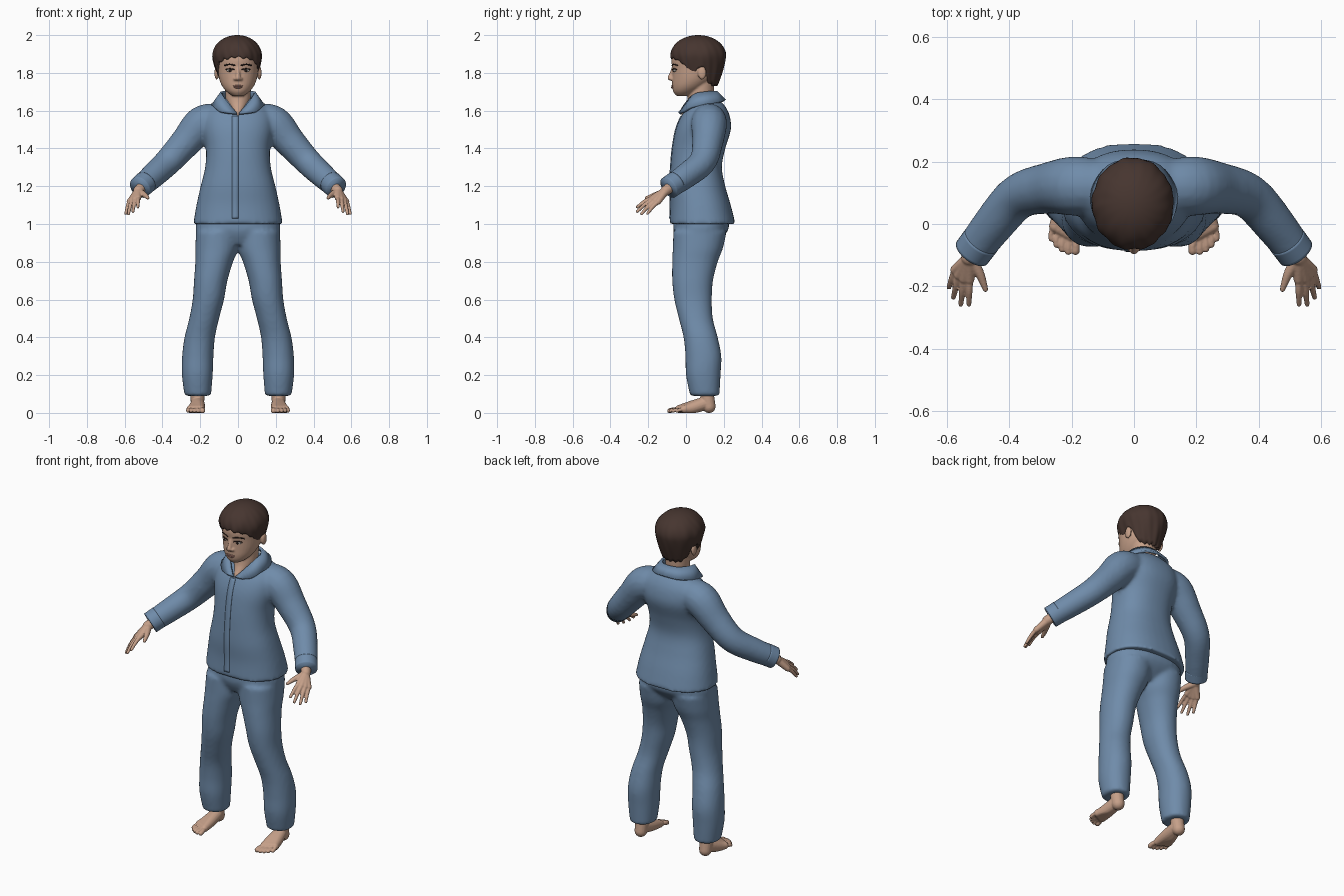
import bpy, bmesh, math
from mathutils import Vector, Matrix

if "Cube" in bpy.data.objects:
    bpy.data.objects.remove(bpy.data.objects["Cube"])


def material(name, rgb):
    m = bpy.data.materials.new(name)
    m.use_nodes = True
    col = (*rgb, 1)
    m.diffuse_color = col
    bsdf = m.node_tree.nodes["Principled BSDF"]
    bsdf.inputs["Base Color"].default_value = col
    bsdf.inputs["Roughness"].default_value = 0.8
    return m


CLOTH = material("blue cotton", (0.16, 0.26, 0.40))
SKIN = material("skin", (0.56, 0.35, 0.25))
HAIR = material("brown hair", (0.062, 0.036, 0.029))
DARK = material("dark brown", (0.02, 0.012, 0.01))
LIPS = material("lips", (0.42, 0.21, 0.17))
WHITE = material("eye white", (0.6, 0.56, 0.52))


def finish(name, bm, mat, voxel=0, smooth=0):
    """Turn a bmesh into an object; voxel fuses the overlapping pieces."""
    bmesh.ops.recalc_face_normals(bm, faces=bm.faces)
    for f in bm.faces:
        f.smooth = True
    me = bpy.data.meshes.new(name)
    bm.to_mesh(me)
    bm.free()
    me.materials.append(mat)
    ob = bpy.data.objects.new(name, me)
    bpy.context.collection.objects.link(ob)
    if voxel:
        r = ob.modifiers.new("fuse", 'REMESH')
        r.mode, r.voxel_size, r.use_smooth_shade = 'VOXEL', voxel, True
        s = ob.modifiers.new("soften", 'SMOOTH')
        s.factor, s.iterations = 0.5, smooth
    return ob


def spline(rows, k=5):
    """Catmull-Rom interpolation through rows of numbers."""
    out = []
    for i in range(len(rows) - 1):
        a, b, c, d = (rows[min(max(i + j, 0), len(rows) - 1)] for j in (-1, 0, 1, 2))
        for t in (n / k for n in range(k)):
            out.append([0.5 * (2 * q + (r - p) * t + (2 * p - 5 * q + 4 * r - s) * t * t
                               + (3 * q - p - 3 * r + s) * t ** 3) for p, q, r, s in zip(a, b, c, d)])
    return out + [list(rows[-1])]


def skin_rings(bm, rings, cap=True):
    rings = [[bm.verts.new(p) for p in ring] for ring in rings]
    n = len(rings[0])
    for a, b in zip(rings, rings[1:]):
        for i in range(n):
            bm.faces.new((a[i], a[(i + 1) % n], b[(i + 1) % n], b[i]))
    if cap:
        bm.faces.new(rings[0])
        bm.faces.new(rings[-1])


def loft(bm, rows, power=2.0, n=36):
    """Level rings from rows of z, x low, x high, y front, y back."""
    def sup(v):
        return math.copysign(abs(v) ** (2 / power), v)
    rings = []
    for z, x0, x1, y0, y1 in spline(rows):
        ring = []
        for i in range(n):
            a = math.tau * i / n
            ring.append(((x0 + x1) / 2 + (x1 - x0) / 2 * sup(math.cos(a)),
                         (y0 + y1) / 2 + (y1 - y0) / 2 * sup(math.sin(a)), z))
        rings.append(ring)
    skin_rings(bm, rings)


def ball(bm, c, size):
    m = Matrix.Translation(c) @ Matrix.Diagonal((*size, 1))
    bmesh.ops.create_uvsphere(bm, u_segments=16, v_segments=10, radius=1, matrix=m)


def limb(bm, path, s=1, rounded=True, n=16):
    """Round tube along x, y, z, radius; s = -1 mirrors it."""
    pts = spline([(p[0] * s, *p[1:]) for p in path])
    cs = [Vector(p[:3]) for p in pts]
    rings = []
    for i, (c, p) in enumerate(zip(cs, pts)):
        t = cs[min(i + 1, len(cs) - 1)] - cs[max(i - 1, 0)]
        q = t.to_track_quat('Z', 'Y')
        rings.append([c + q @ Vector((math.cos(a), math.sin(a), 0)) * p[3]
                      for a in (math.tau * j / n for j in range(n))])
    skin_rings(bm, rings)
    if rounded:
        for c, p in ((cs[0], pts[0]), (cs[-1], pts[-1])):
            ball(bm, c, [p[3]] * 3)


# Shirt: torso and sleeves fused
bm = bmesh.new()
torso = [(1.0, .237, -.088, .262), (1.1, .22, -.083, .237), (1.2, .198, -.087, .208),
         (1.3, .174, -.082, .19), (1.4, .17, -.073, .208), (1.5, .188, -.055, .238),
         (1.57, .185, -.026, .232), (1.62, .15, .01, .21), (1.665, .08, .04, .17)]
loft(bm, [(z, -x, x, f, b) for z, x, f, b in torso], 2.3)
for s in (1, -1):
    limb(bm, [(.1, .12, 1.555, .085), (.19, .122, 1.53, .096), (.275, .115, 1.435, .083),
              (.37, .088, 1.33, .073), (.45, 0, 1.255, .067), (.517, -.088, 1.195, .06)], s, False)
shirt = finish("pyjama_shirt", bm, CLOTH, .011, 6)

# Sleeve cuffs
for s, side in ((1, "left"), (-1, "right")):
    bm = bmesh.new()
    limb(bm, [(.49, -.052, 1.22, .062), (.52, -.092, 1.192, .061)], s, False, 28)
    finish(side + "_cuff", bm, CLOTH)

# Front placket laid on the shirt
bm = bmesh.new()
bmesh.ops.create_grid(bm, x_segments=2, y_segments=50, size=.5)
for v in bm.verts:
    v.co = (v.co.x * .034 - .014, -.3, 1.3 + v.co.y * .54)
placket = finish("front_placket", bm, CLOTH)
w = placket.modifiers.new("lay", 'SHRINKWRAP')
w.target, w.wrap_method, w.use_project_y = shirt, 'PROJECT', True
placket.modifiers.new("thick", 'SOLIDIFY').thickness = .007
placket.modifiers["thick"].offset = 0

# Folded collar, upper and lower edges from the back round to the front point
upper = [(0, .16, 1.70), (.05, .147, 1.70), (.084, .1, 1.697), (.083, .045, 1.685),
         (.05, 0, 1.638), (.005, -.033, 1.583)]
lower = [(0, .206, 1.655), (.08, .186, 1.648), (.132, .11, 1.632), (.125, .03, 1.617),
         (.095, -.012, 1.594), (.05, -.036, 1.588)]
bm = bmesh.new()
rows = []
for edge in (upper, lower):
    pts = spline(edge, 4)
    rows.append([bm.verts.new((-x, y, z)) for x, y, z in pts[:0:-1]] + [bm.verts.new(p) for p in pts])
for i in range(len(rows[0]) - 1):
    bm.faces.new((rows[0][i], rows[0][i + 1], rows[1][i + 1], rows[1][i]))
collar = finish("collar", bm, CLOTH)
collar.modifiers.new("thick", 'SOLIDIFY').thickness = .014
collar.modifiers["thick"].offset = 0

# Trousers: hips and legs fused
bm = bmesh.new()
loft(bm, [(.89, -.13, .13, -.035, .15), (.95, -.214, .214, -.064, .212),
          (1.0, -.222, .222, -.067, .228), (1.07, -.205, .205, -.055, .2)], 2.3)
leg = [(.09, .143, .283, .022, .177), (.2, .134, .297, .0, .183), (.3, .13, .296, -.003, .187),
       (.4, .122, .283, -.013, .168), (.5, .1, .258, -.038, .142), (.6, .074, .24, -.062, .137),
       (.7, .056, .233, -.073, .143), (.8, .026, .226, -.073, .168), (.87, -.002, .226, -.07, .195),
       (.96, -.01, .222, -.067, .215)]
for s in (1, -1):
    loft(bm, [(z, *sorted((s * a, s * b)), f, k) for z, a, b, f, k in leg], 2.15)
finish("pyjama_trousers", bm, CLOTH, .011, 5)

for s, side in ((1, "left"), (-1, "right")):
    # Foot: ankle, instep bones and toes, flattened on the ground
    bm = bmesh.new()
    limb(bm, [(.212, .105, .16, .036), (.214, .112, .09, .037), (.215, .122, .034, .035)], s)
    toes = [(.188, -.086, .014), (.211, -.089, .011), (.231, -.081, .0105),
            (.249, -.067, .010), (.265, -.047, .010)]
    for i, (x, y, r) in enumerate(toes):
        ball_x, ball_y = .199 + .013 * i, -.035 + .007 * i
        limb(bm, [(.213, .1, .05, .036), (.205 + .007 * i, .03, .034 - .002 * i, .031),
                  (ball_x, ball_y, .02, .022)], s)
        limb(bm, [(ball_x, ball_y, .018, r), (x, y + .02, .017, r * .9), (x, y, .011, r)], s)
    for v in bm.verts:
        v.co.z = max(v.co.z, 0)
    finish(side + "_foot", bm, SKIN, .004, 2)

    # Hand: wrist, palm bones, fingers and thumb
    bm = bmesh.new()
    limb(bm, [(.49, -.055, 1.215, .03), (.528, -.108, 1.176, .027)], s)
    fingers = [((.528, -.178, 1.138), (.530, -.258, 1.090)), ((.546, -.176, 1.13), (.556, -.258, 1.066)),
               ((.562, -.164, 1.123), (.580, -.236, 1.053)), ((.574, -.147, 1.118), (.594, -.203, 1.056))]
    for knuckle, tip in fingers:
        limb(bm, [(.528, -.11, 1.174, .022), (*knuckle, .016)], s)
        mid = [(a + b) / 2 for a, b in zip(knuckle, tip)]
        mid[2] += .006
        limb(bm, [(*knuckle, .012), (*mid, .0105), (*tip, .008)], s)
    limb(bm, [(.52, -.115, 1.168, .02), (.493, -.165, 1.153, .0145), (.477, -.21, 1.138, .009)], s)
    finish(side + "_hand", bm, SKIN, .004, 2)

# Head with neck, nose and ears
bm = bmesh.new()
skull = [(1.678, .03, -.05, .03), (1.70, .06, -.067, .065), (1.73, .084, -.073, .11),
         (1.77, .1, -.073, .15), (1.82, .108, -.073, .17), (1.88, .111, -.076, .18),
         (1.94, .1, -.05, .17), (1.98, .05, 0, .12)]
neck = [(1.56, .02, -.018, .12), (1.585, .03, -.026, .13), (1.62, .05, -.006, .14),
        (1.66, .065, .008, .145), (1.77, .07, .02, .15)]
for part in (skull, neck):
    loft(bm, [(z, -x, x, f, b) for z, x, f, b in part])
limb(bm, [(0, -.068, 1.825, .009), (0, -.077, 1.795, .011), (0, -.085, 1.773, .0135)])
for s in (1, -1):
    ball(bm, (s * .013, -.076, 1.768), (.011, .013, .009))
    ball(bm, (s * .113, .085, 1.8), (.012, .023, .036))
finish("head", bm, SKIN, .0055, 3)


def face_y(x):
    return .048 - .121 * math.sqrt(1 - (x / .108) ** 2)


# Eyes, lashes and brows
for s, side in ((1, "left"), (-1, "right")):
    bm = bmesh.new()
    ball(bm, (s * .042, face_y(.042) + .006, 1.813), (.019, .011, .008))
    finish(side + "_eye", bm, WHITE)
    bm = bmesh.new()
    ball(bm, (s * .042, face_y(.042) - .003, 1.813), (.0075, .004, .0075))
    finish(side + "_iris", bm, DARK)
    for name, x0, x1, z, rise, r in (("lash", .022, .063, 1.815, .007, .003),
                                     ("brow", .018, .071, 1.836, .009, .004)):
        bm = bmesh.new()
        arc = []
        for i in range(7):
            x = x0 + (x1 - x0) * i / 6
            arc.append((x, face_y(x) - .001, z + rise * math.sin(math.pi * (i + 1) / 8), r))
        limb(bm, arc, s, n=8)
        finish(side + "_" + name, bm, DARK)

# Lips
bm = bmesh.new()
ball(bm, (0, -.07, 1.731), (.027, .0085, .0045))
ball(bm, (0, -.07, 1.723), (.022, .009, .0055))
finish("lips", bm, LIPS)

# Hair cap: hairline height runs from fringe past the ear notch to the nape
hairline = [(0, 1.885), (35, 1.872), (58, 1.845), (70, 1.8), (80, 1.785), (88, 1.83),
            (108, 1.825), (118, 1.76), (140, 1.735), (180, 1.735)]


def line_z(deg):
    for (a, p), (b, q) in zip(hairline, hairline[1:]):
        if deg <= b:
            return p + (q - p) * (deg - a) / (b - a)
    return hairline[-1][1]


def hair_point(a, t, inset=1):
    deg = abs(math.degrees(a))
    low = line_z(deg) + .005 * math.sin(a * 19)
    z = low + (2 - low) * math.cos(t * math.pi / 2)
    d = z - 1.89
    k = math.sqrt(max(0, 1 - (d / .11) ** 2)) if d > 0 else 1 - .33 * (-d / .16) ** 1.3
    k *= inset * (1 + .016 * t * math.sin(a * 9 + t * 5) + .012 * t * math.sin(a * 17 - t * 9))
    return (.131 * k * math.sin(a) - .004, .065 - .148 * k * math.cos(a), z)


bm = bmesh.new()
angles = [math.tau * i / 96 - math.pi for i in range(96)]
rings = [[hair_point(a, .02 + .98 * j / 22) for a in angles] for j in range(23)]
rings.append([hair_point(a, 1, .6) for a in angles])
skin_rings(bm, rings, cap=False)
bmesh.ops.holes_fill(bm, edges=[e for e in bm.edges if e.is_boundary and e.verts[0].co.z > 1.98], sides=0)
finish("hair", bm, HAIR)
